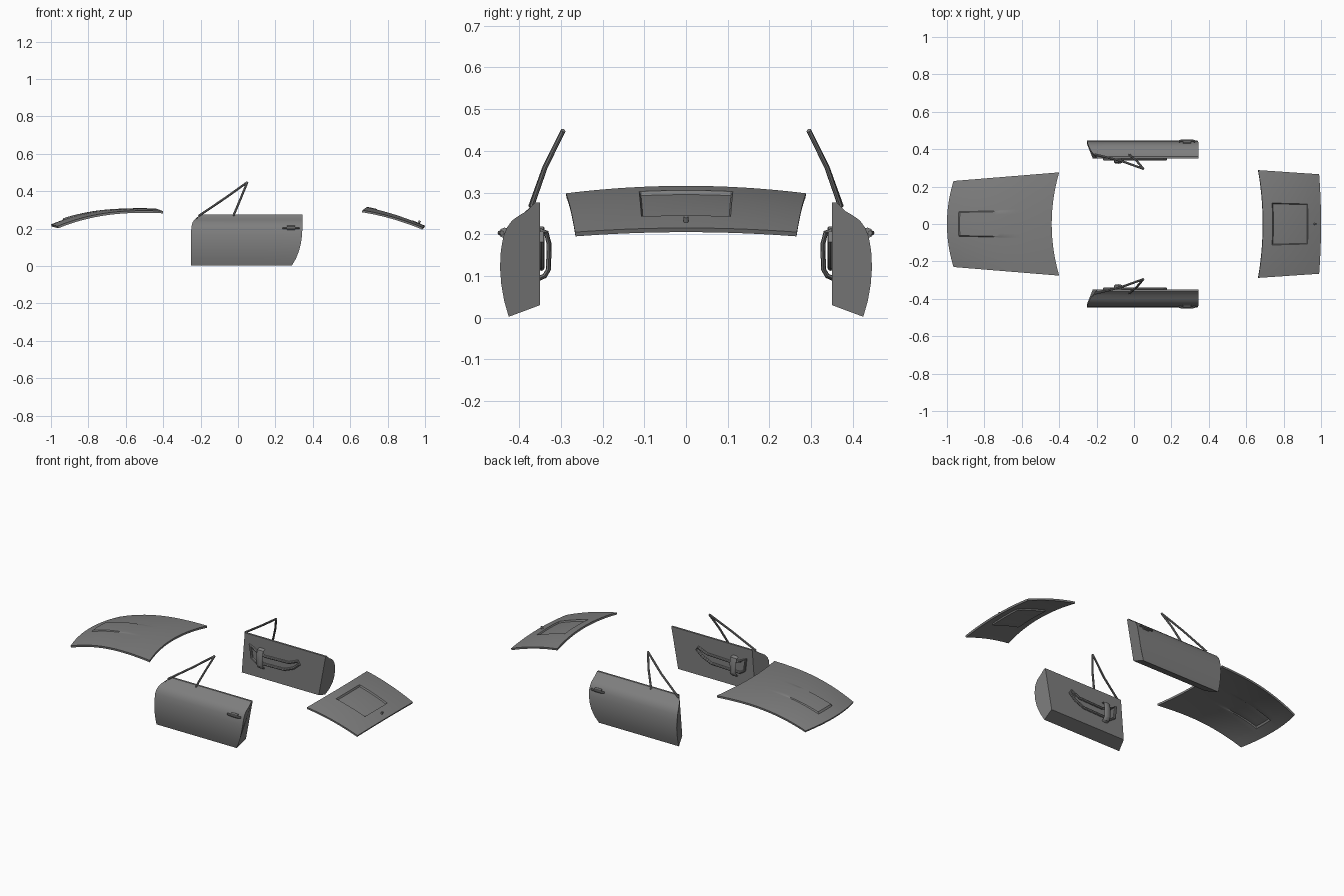
import bpy
import bmesh
import math
from mathutils import Vector

old = bpy.data.objects.get("Cube")
if old:
    bpy.data.objects.remove(old, do_unlink=True)

GREY = (0.21, 0.21, 0.21, 1)
paint = bpy.data.materials.new("body grey")
paint.use_nodes = True
paint.diffuse_color = GREY
paint.node_tree.nodes["Principled BSDF"].inputs["Base Color"].default_value = GREY


def finish(name, verts, faces, fix=True, thickness=0, angle=28):
    mesh = bpy.data.meshes.new(name)
    mesh.from_pydata([tuple(v) for v in verts], [], faces)
    if fix:
        bm = bmesh.new()
        bm.from_mesh(mesh)
        bmesh.ops.recalc_face_normals(bm, faces=bm.faces)
        bm.to_mesh(mesh)
        bm.free()
    mesh.materials.append(paint)
    obj = bpy.data.objects.new(name, mesh)
    bpy.context.collection.objects.link(obj)
    bpy.ops.object.select_all(action="DESELECT")
    obj.select_set(True)
    bpy.context.view_layer.objects.active = obj
    if thickness:
        mod = obj.modifiers.new("thickness", "SOLIDIFY")
        mod.thickness = thickness
        mod.offset = -1
        bpy.ops.object.modifier_apply(modifier=mod.name)
    bpy.ops.object.shade_smooth_by_angle(angle=math.radians(angle))
    return obj


def panel(name, point, us, vs, thickness):
    # Curved sheet over a grid of u (along x) and v (across)
    n = len(vs)
    verts = [point(u, v) for u in us for v in vs]
    faces = [(i * n + j, (i + 1) * n + j, (i + 1) * n + j + 1, i * n + j + 1)
             for i in range(len(us) - 1) for j in range(n - 1)]
    finish(name, verts, faces, False, thickness)


def loft(name, rings, closed=False):
    # Skin over a row of equal rings
    n, m = len(rings[0]), len(rings)
    verts = [p for r in rings for p in r]
    faces = [(i * n + j, i * n + (j + 1) % n, (i + 1) % m * n + (j + 1) % n, (i + 1) % m * n + j)
             for i in range(m if closed else m - 1) for j in range(n)]
    if not closed:
        faces += [tuple(range(n)), tuple(range((m - 1) * n, m * n))]
    return finish(name, verts, faces)


def tube(name, path, radius, closed=False, wide=1, sides=8):
    # Round or flattened bar along a path; wide stretches it along x
    path = [Vector(p) for p in path]
    rings = []
    for i, p in enumerate(path):
        a = path[i - 1] if closed or i else p
        b = path[(i + 1) % len(path)] if closed or i < len(path) - 1 else p
        t = (b - a).normalized()
        ref = Vector((0, 1, 0)) if abs(t.y) < 0.8 else Vector((1, 0, 0))
        if wide != 1:
            ref = Vector((1, 0, 0))
        s = (ref - t * ref.dot(t)).normalized()
        w = t.cross(s)
        rings.append([p + radius * (wide * s * math.cos(k) + w * math.sin(k))
                      for k in [2 * math.pi * q / sides for q in range(sides)]])
    loft(name, rings, closed)


def steps(count, extra, lo=0):
    base = [lo + (1 - lo) * i / count for i in range(count + 1)]
    keep = [b for b in base if all(abs(b - e) > 0.015 for e in extra)]
    return sorted(keep + extra)


# Hood with a raised centre that fades towards the rear
def hood_point(u, v):
    x0, x1 = -1 + 0.035 * v * v, -0.44 + 0.04 * v * v
    z = 0.309 - 0.087 * abs(1 - u / 0.85) ** 2.3 - (0.009 + 0.005 * u) * v * v
    if u > 0.115 and abs(v) < 0.27:
        z += 0.008 * max(0, 1 - (u - 0.12) / 0.55)
    return (x0 + (x1 - x0) * u, v * (0.23 + 0.046 * u), z)


panel("hood", hood_point, steps(20, [0.108, 0.12]),
      steps(20, [-0.28, -0.262, 0.262, 0.28], -1), 0.012)


# Trunk lid with a rectangular recess
def lid_point(u, v):
    x0, x1 = 0.69 - 0.025 * v * v, 1 - 0.01 * v * v
    z = 0.316 - 0.06 * u - 0.041 * u * u - (0.018 - 0.008 * u) * v * v
    if 0.175 < u < 0.765 and abs(v) < 0.385:
        z -= 0.009
    return (x0 + (x1 - x0) * u, v * (0.288 - 0.022 * u), z)


panel("trunk_lid", lid_point, steps(14, [0.165, 0.18, 0.76, 0.775]),
      steps(20, [-0.395, -0.38, 0.38, 0.395], -1), 0.011)
tube("trunk_lock", [(0.962, 0, 0.222), (0.972, 0, 0.242)], 0.006, sides=12)

# Door cross-section: depth, height, front end, rear end
DOOR = [(0.35, 0.03, -0.22, 0.298), (0.425, 0.002, -0.25, 0.288),
        (0.436, 0.04, -0.25, 0.31), (0.443, 0.08, -0.25, 0.326),
        (0.446, 0.12, -0.25, 0.336), (0.444, 0.16, -0.25, 0.342),
        (0.438, 0.195, -0.25, 0.344), (0.43, 0.215, -0.248, 0.344),
        (0.417, 0.233, -0.243, 0.344), (0.4, 0.245, -0.235, 0.344),
        (0.383, 0.255, -0.225, 0.344), (0.37, 0.268, -0.208, 0.344),
        (0.362, 0.276, -0.2, 0.344), (0.35, 0.276, -0.2, 0.344)]

# Both doors with their fittings
for side, label in ((-1, "front"), (1, "back")):
    def at(x, y, z):
        return (x, side * y, z)

    loft(label + "_door", [[at(a + (b - a) * t, y, z) for y, z, a, b in DOOR]
                           for t in (0, 0.33, 0.67, 1)])

    # Triangular quarter-window frame
    top = (0.05, 0.295, 0.448)
    for part, foot, mid in (("long", (-0.21, 0.372, 0.268), (-0.07, 0.338, 0.362)),
                            ("short", (-0.025, 0.37, 0.268), (0.014, 0.338, 0.36))):
        tube(f"{label}_{part}_window_bar", [at(*foot), at(*mid), at(*top)], 0.006)

    # Inner pocket rim and grab handle
    rim = [(-0.16, 0.215), (-0.15, 0.14), (-0.12, 0.12), (0.07, 0.125), (0.13, 0.15),
           (0.17, 0.185), (0.16, 0.2), (0.1, 0.175), (-0.06, 0.17), (-0.12, 0.19)]
    tube(label + "_pocket_rim", [at(x, 0.347, z) for x, z in rim], 0.008, True)
    grip = [(0.355, 0.093), (0.339, 0.1), (0.33, 0.115), (0.328, 0.175),
            (0.335, 0.204), (0.355, 0.21)]
    tube(label + "_grab_handle", [at(-0.085, y, z) for y, z in grip], 0.006, wide=3.5)

    # Outer handle: base plate and pull bar
    tube(label + "_handle_plate", [at(0.262, 0.435, 0.203), at(0.305, 0.435, 0.203)], 0.013)
    tube(label + "_handle_bar", [at(0.24, 0.441, 0.203), at(0.255, 0.446, 0.203),
                                 at(0.315, 0.446, 0.203), at(0.327, 0.441, 0.203)], 0.006)
